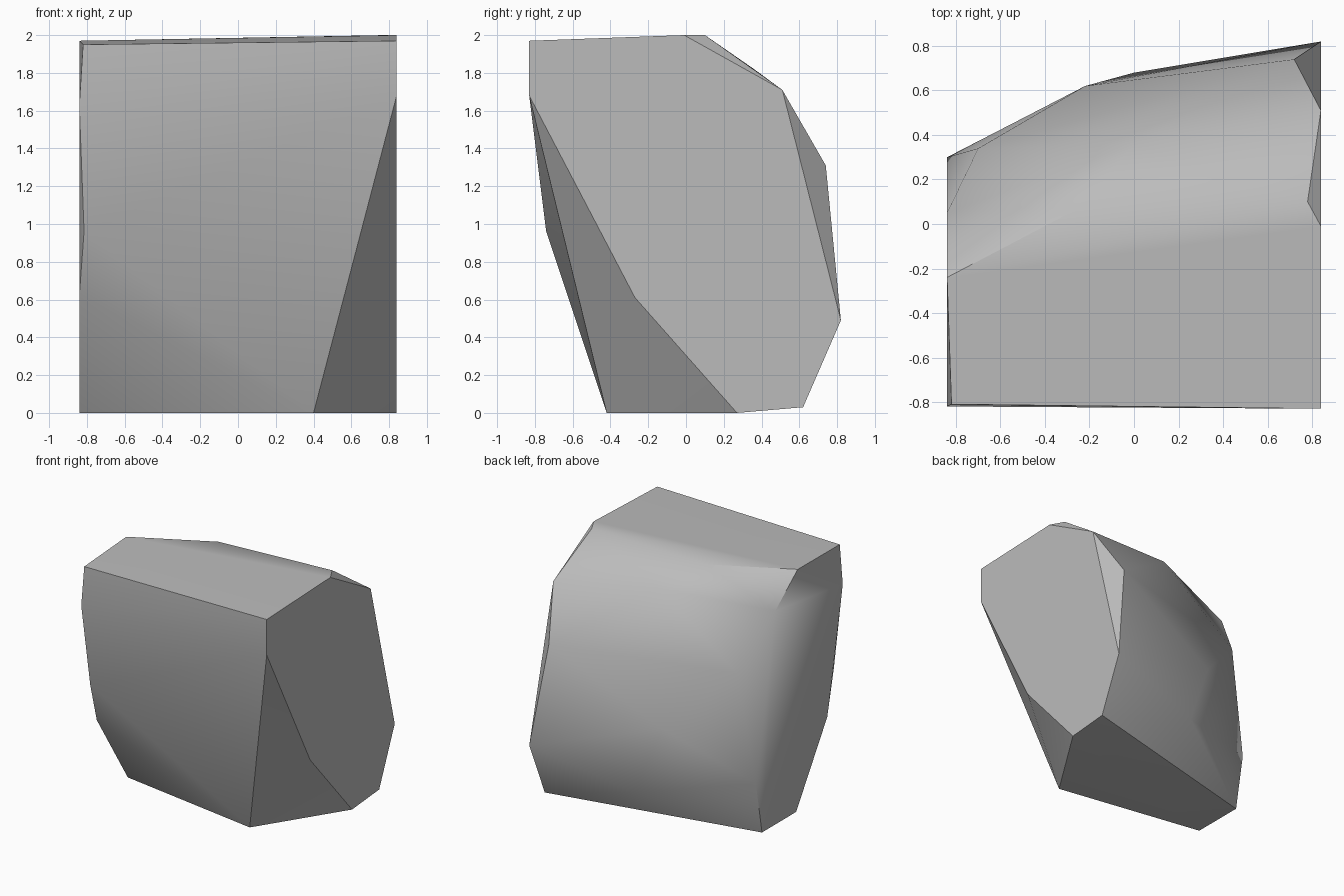
import bpy
import bmesh
from math import radians

# Remove the default object only
default = bpy.data.objects.get("Cube")
if default:
    bpy.data.objects.remove(default, do_unlink=True)

HALF_WIDTH = 0.84


def make_material(name, color):
    material = bpy.data.materials.new(name)
    material.use_nodes = True
    material.diffuse_color = color
    shader = next(n for n in material.node_tree.nodes if n.type == "BSDF_PRINCIPLED")
    shader.inputs["Base Color"].default_value = color
    shader.inputs["Roughness"].default_value = 0.8
    return material


def end_outline(x, profile):
    """Place a (y, z) outline on one flat end of the boulder."""
    return [(x, y, z) for y, z in profile]


# Flat broken ends of the boulder
right_end = end_outline(HALF_WIDTH, [
    (-.83, 1.97), (-.01, 2), (.51, 1.71), (.82, .49),
    (.62, .03), (.27, 0), (-.27, .61), (-.83, 1.68)])
left_end = end_outline(-HALF_WIDTH, [
    (-.24, 1.97), (.05, 1.74), (.3, .43), (.22, 0),
    (-.22, 0), (-.62, .62), (-.82, 1.63)])

# Corners of the chipped edges and the faceted back
front_chips = [(.4, -.42, 0), (-.82, -.81, 1.95), (-.815, -.74, .96)]
top_ridge = [(-.7, -.17, 1.97), (-.23, .08, 1.97), (.78, .1, 2)]
back_facets = [(0, .36, 1.82), (.72, .74, 1.31), (-.7, .34, 1.31),
               (-.22, .62, .83), (0, .68, .28)]


def build_rock(name, corners, material):
    bm = bmesh.new()
    for corner in corners:
        bm.verts.new(corner)
    bmesh.ops.convex_hull(bm, input=bm.verts[:])
    # Join the triangles that lie in one plane
    bmesh.ops.dissolve_limit(bm, angle_limit=radians(1), verts=bm.verts[:],
                             edges=bm.edges[:])
    bmesh.ops.recalc_face_normals(bm, faces=bm.faces[:])
    mesh = bpy.data.meshes.new(name)
    bm.to_mesh(mesh)
    bm.free()
    mesh.materials.append(material)
    rock = bpy.data.objects.new(name, mesh)
    bpy.context.collection.objects.link(rock)
    return rock


stone_grey = make_material("stone grey", (0.5, 0.5, 0.5, 1))
boulder = build_rock("boulder",
                     right_end + left_end + front_chips + top_ridge + back_facets,
                     stone_grey)

# Soft worn facets with crisp broken edges
bpy.ops.object.select_all(action="DESELECT")
boulder.select_set(True)
bpy.context.view_layer.objects.active = boulder
bpy.ops.object.shade_smooth_by_angle(angle=radians(38))
